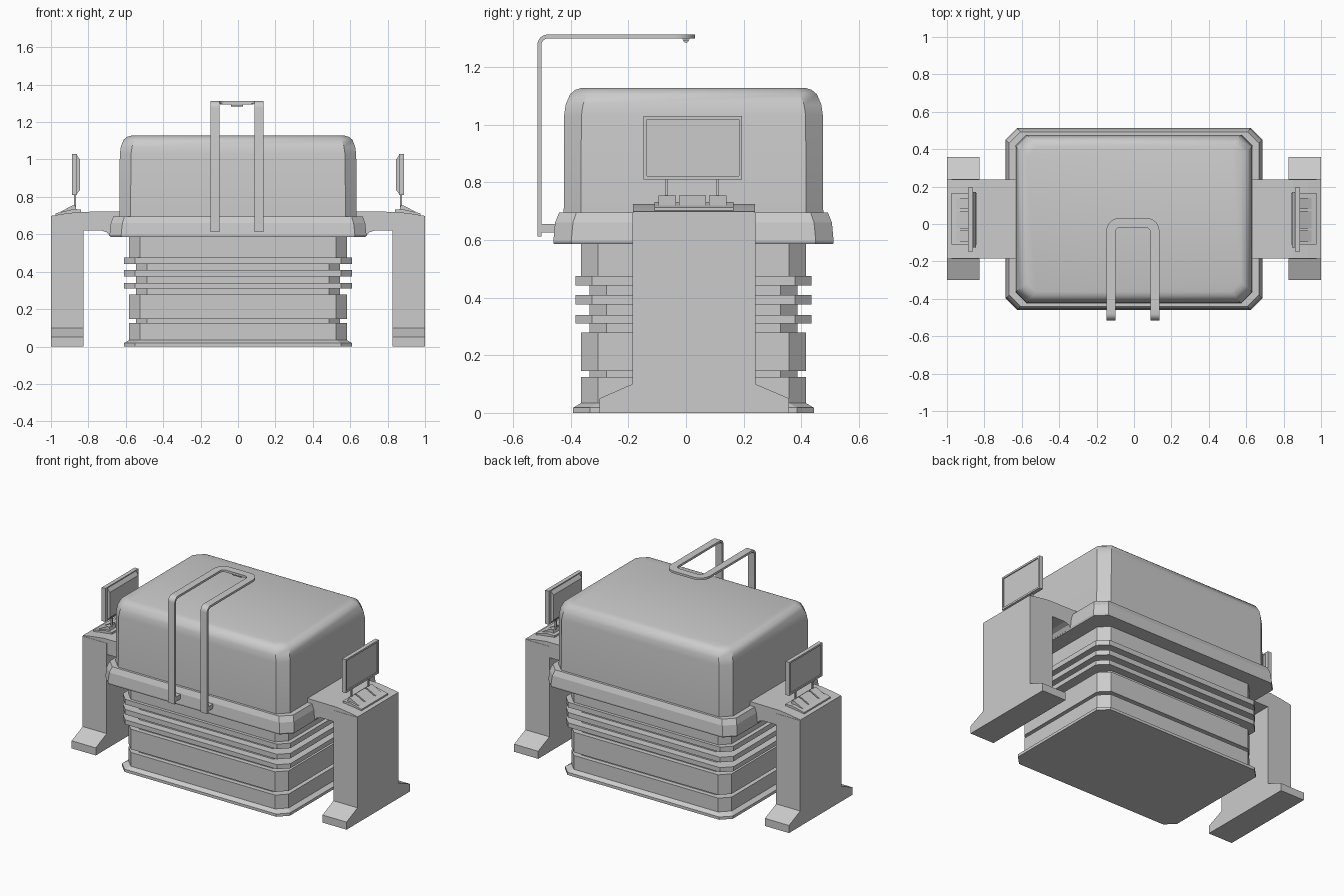
import bpy, bmesh, math
from mathutils import Vector

if "Cube" in bpy.data.objects:
    bpy.data.objects.remove(bpy.data.objects["Cube"])

CY = 0.026  # depth centre of the main body


def finish(name, bm, smooth=False):
    bmesh.ops.recalc_face_normals(bm, faces=bm.faces)
    me = bpy.data.meshes.new(name)
    bm.to_mesh(me)
    bm.free()
    ob = bpy.data.objects.new(name, me)
    bpy.context.collection.objects.link(ob)
    if smooth:
        bpy.context.view_layer.objects.active = ob
        ob.select_set(True)
        bpy.ops.object.shade_smooth_by_angle(angle=math.radians(35))
        ob.select_set(False)
    return ob


def loft(name, rings, smooth=False):
    """Stack of chamfered rectangles: (half x, half y, chamfer, z)."""
    bm = bmesh.new()
    loops = []
    for hx, hy, c, z in rings:
        pts = []
        for sx, sy in ((1, 1), (-1, 1), (-1, -1), (1, -1)):
            a, b = (sx * hx, sy * (hy - c)), (sx * (hx - c), sy * hy)
            pts += [a, b] if sx * sy > 0 else [b, a]
        loops.append([bm.verts.new((x, y + CY, z)) for x, y in pts])
    for lo, hi in zip(loops, loops[1:]):
        for i in range(8):
            j = (i + 1) % 8
            bm.faces.new((lo[i], lo[j], hi[j], hi[i]))
    bm.faces.new(loops[0])
    bm.faces.new(loops[-1])
    return finish(name, bm, smooth)


def prism(name, pts, axis, a, b, sx=1, smooth=False):
    """Extrude a 2D outline along an axis from a to b, flipped in x by sx."""
    def place(p, t):
        v = list(p)
        v.insert(axis, t)
        return (v[0] * sx, v[1], v[2])
    bm = bmesh.new()
    lo = [bm.verts.new(place(p, a)) for p in pts]
    hi = [bm.verts.new(place(p, b)) for p in pts]
    n = len(pts)
    for i in range(n):
        j = (i + 1) % n
        bm.faces.new((lo[i], lo[j], hi[j], hi[i]))
    bm.faces.new(lo)
    bm.faces.new(hi)
    return finish(name, bm, smooth)


def box(name, x0, x1, y0, y1, z0, z1, sx=1):
    return prism(name, [(x0, y0), (x1, y0), (x1, y1), (x0, y1)], 2, z0, z1, sx)


def arc(cx, cy, r, a0, a1, n=6):
    return [(cx + r * math.cos(math.radians(a0 + (a1 - a0) * i / n)),
             cy + r * math.sin(math.radians(a0 + (a1 - a0) * i / n))) for i in range(n + 1)]


# Pedestal: base flange, grooves and cooling fins in one stepped loft
FLANGE, FIN, BODY, GROOVE = (.61, .417), (.61, .41), (.583, .39), (.545, .36)
steps = [(FLANGE, 0, .018), (BODY, .034, .125), (GROOVE, .125, .146), (BODY, .146, .278),
         (GROOVE, .278, .31), (FIN, .31, .34), (GROOVE, .34, .375), (FIN, .375, .408),
         (GROOVE, .408, .442), (FIN, .442, .475), (BODY, .475, .59)]
loft("pedestal", [(h[0], h[1], .058, z) for h, z0, z1 in steps for z in (z0, z1)])

# Collar and rounded upper housing
loft("collar", [(.682, .484, .062, .585), (.687, .486, .062, .595),
                (.68, .48, .062, .66), (.667, .466, .06, .695)])
loft("upper_housing", [(.635, .45, .06, .68), (.632, .449, .06, 1.03), (.626, .443, .06, 1.07),
                       (.612, .428, .06, 1.105), (.595, .41, .055, 1.12),
                       (.572, .388, .05, 1.127)], smooth=True)

# Side consoles, mirrored
for s, side in ((1, "right"), (-1, "left")):
    # leg with sloped feet
    prism(side + "_leg", [(-.3, 0), (-.3, .05), (-.186, .1), (-.186, .694), (.241, .694),
                          (.241, .1), (.358, .05), (.358, 0)], 0, .825, 1, s)
    # arm reaching to the collar
    prism(side + "_arm", [(.62, .59), (.685, .59), (.70, .61), (.73, .62), (.827, .62),
                          (.827, .69), (1, .69), (1, .698), (.93, .71), (.85, .72),
                          (.62, .722)], 1, -.184, .239, s)
    # control desk wedge with ribs
    prism(side + "_desk", [(.84, .70), (.975, .70), (.975, .712), (.89, .732), (.84, .732)],
          1, -.11, .165, s)
    for y0, y1 in ((-.095, -.035), (-.025, .07), (.08, .14)):
        prism(side + "_desk_rib", [(.86, .72), (.95, .72), (.885, .754), (.87, .754)],
              1, y0, y1, s)
    # screen posts
    for y in (-.068, .11):
        box(side + "_post", .866, .876, y - .005, y + .005, .73, .83, s)
    # screen casing: slab with raised bezel and recessed display
    box(side + "_screen_slab", .862, .882, -.148, .195, .81, 1.03, s)
    frame = ((-.148, .195, .81, .822), (-.148, .195, 1.018, 1.03),
             (-.148, -.136, .822, 1.018), (.183, .195, .822, 1.018))
    for y0, y1, z0, z1 in frame:
        box(side + "_bezel", .882, .888, y0, y1, z0, z1, s)
    prism(side + "_screen_back", [(.863, .815), (.863, 1.025), (.845, 1.0), (.845, .835)],
          1, -.125, .172, s)

# Overhead bracket: two bent uprights joined by a rounded loop
OX = -.006
for s in (1, -1):
    x0, x1 = sorted((OX + s * .094, OX + s * .142))
    outline = ([(-.515, .612)] + arc(-.48, 1.277, .035, 180, 90) + [(-.44, 1.312), (-.44, 1.298)]
               + arc(-.48, 1.277, .021, 90, 180) + [(-.501, .612)])
    prism("bracket_upright", outline, 0, x0, x1, smooth=True)
    box("bracket_mount", x0, x1, -.502, -.44, .625, .655)
loop = ([(OX + .142, -.44)] + arc(OX + .072, -.038, .07, 0, 90) + arc(OX - .072, -.038, .07, 90, 180)
        + [(OX - .142, -.44), (OX - .094, -.44)] + arc(OX - .066, -.046, .028, 180, 90)
        + arc(OX + .066, -.046, .028, 90, 0) + [(OX + .094, -.44)])
prism("bracket_loop", loop, 2, 1.298, 1.312, smooth=True)

# Small sensor under the loop
prism("sensor", arc(0, 1.293, .01, 180, 360), 0, OX - .032, OX + .032)
box("sensor_plate", OX - .09, OX + .09, -.012, .012, 1.294, 1.299)
